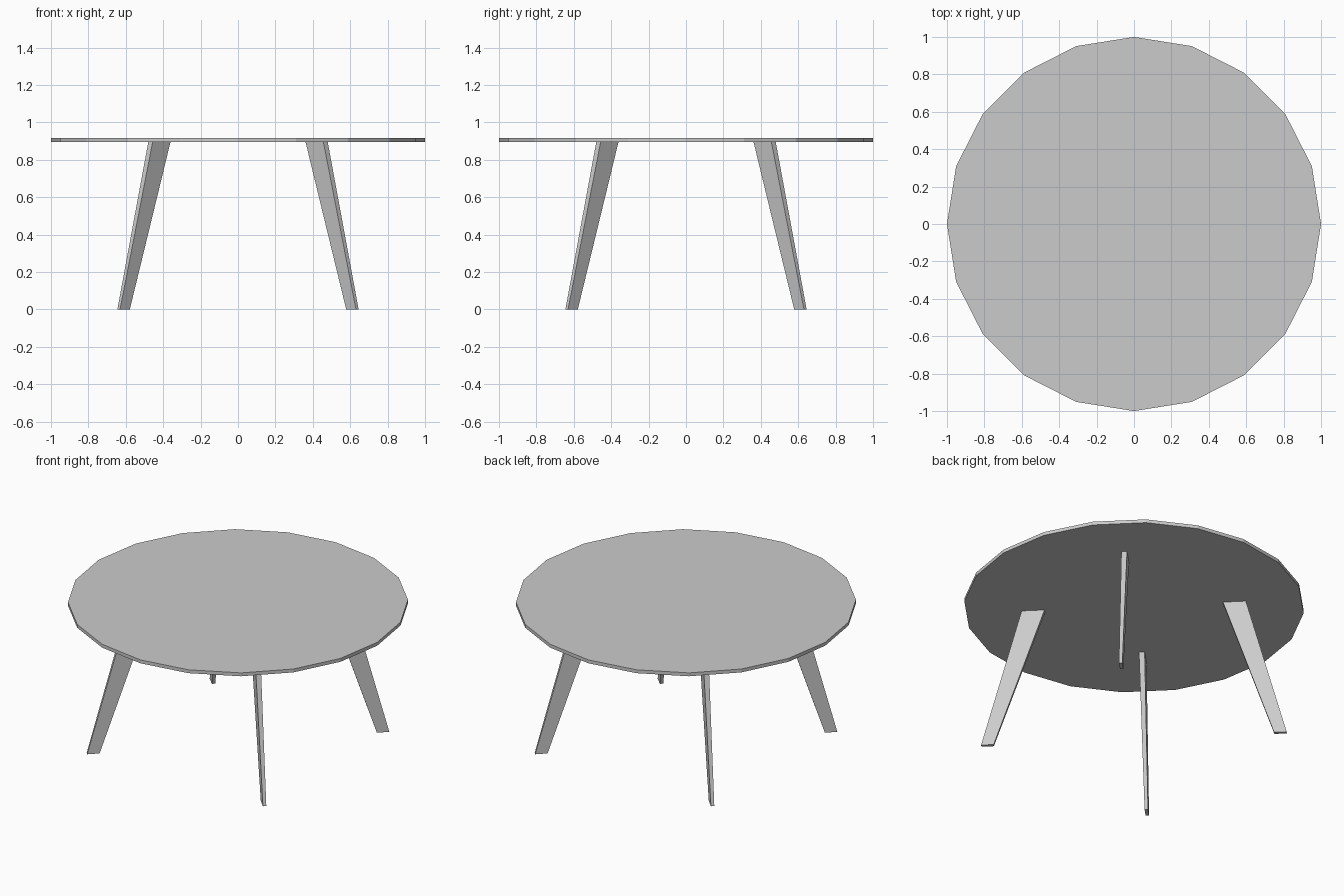
import bpy, bmesh, math
from mathutils import Matrix

if "Cube" in bpy.data.objects:
    bpy.data.objects.remove(bpy.data.objects["Cube"])

TOP_Z, UNDER_Z = 0.917, 0.895


def add_object(name, bm):
    bmesh.ops.recalc_face_normals(bm, faces=bm.faces)
    mesh = bpy.data.meshes.new(name)
    bm.to_mesh(mesh)
    bm.free()
    obj = bpy.data.objects.new(name, mesh)
    bpy.context.collection.objects.link(obj)
    return obj


# Tabletop: thin 20-sided disc with a corner on the x axis
bm = bmesh.new()
rim = [bm.verts.new((math.cos(i * math.tau / 20), math.sin(i * math.tau / 20), UNDER_Z))
       for i in range(20)]
disc = bm.faces.new(rim)
ext = bmesh.ops.extrude_face_region(bm, geom=[disc], use_keep_orig=True)
bmesh.ops.translate(bm, vec=(0, 0, TOP_Z - UNDER_Z),
                    verts=[v for v in ext["geom"] if isinstance(v, bmesh.types.BMVert)])
add_object("tabletop", bm)


# Legs: tapered boards splayed outward along the diagonals
def leg(name, angle):
    bm = bmesh.new()
    rings = []
    for z, inner, outer, half in ((0, 0.828, 0.902, 0.010), (UNDER_Z, 0.527, 0.662, 0.0165)):
        rings.append([bm.verts.new(p) for p in ((inner, -half, z), (outer, -half, z),
                                                (outer, half, z), (inner, half, z))])
    low, high = rings
    bm.faces.new(low)
    bm.faces.new(high)
    for i in range(4):
        j = (i + 1) % 4
        bm.faces.new((low[i], low[j], high[j], high[i]))
    bm.transform(Matrix.Rotation(math.radians(angle), 4, "Z"))
    add_object(name, bm)


for name, angle in (("back_right_leg", 45), ("back_left_leg", 135),
                    ("front_left_leg", 225), ("front_right_leg", 315)):
    leg(name, angle)
